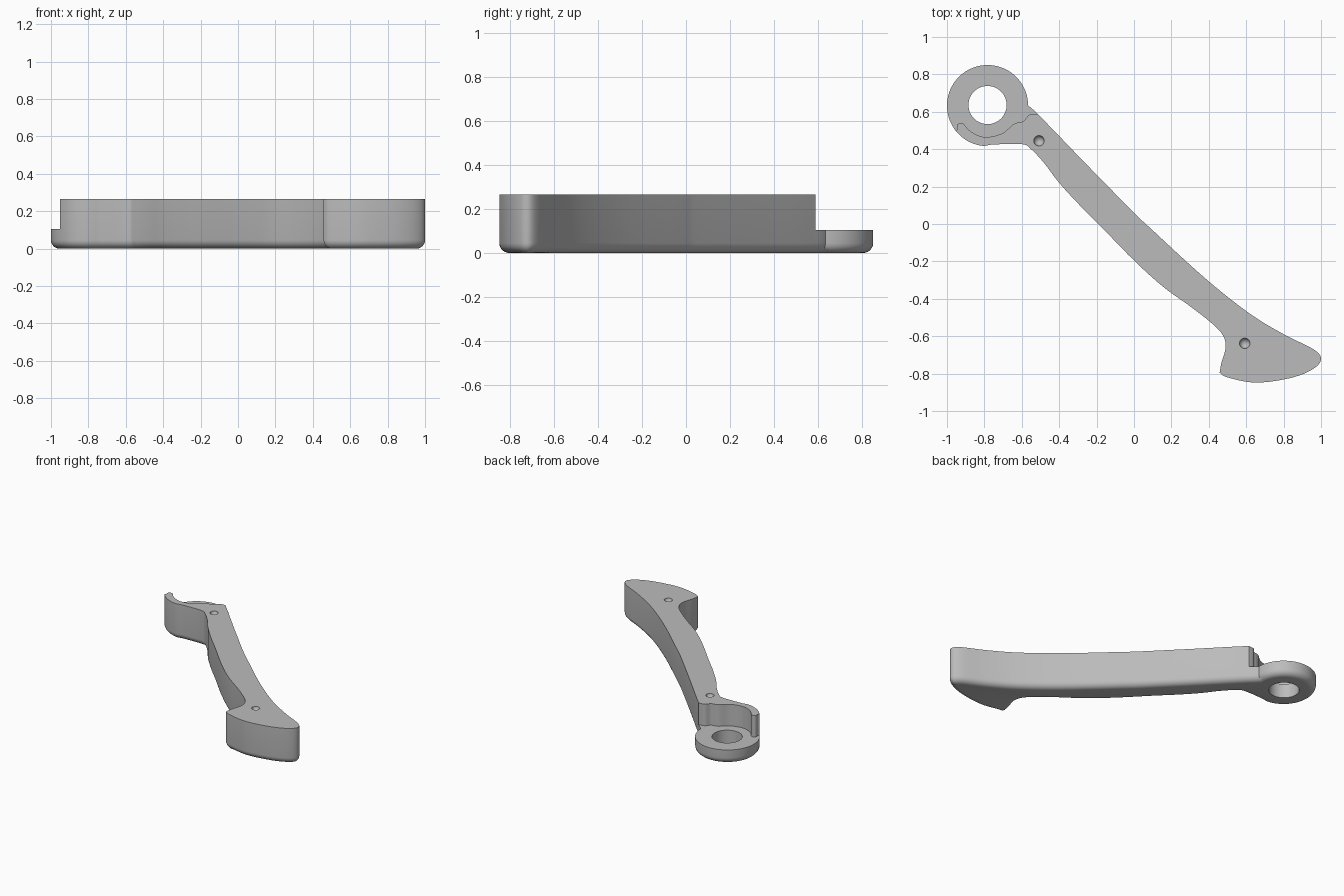
import bpy
import bmesh
from math import cos, sin, radians
from mathutils import Vector

old = bpy.data.objects.get("Cube")
if old:
    bpy.data.objects.remove(old)

HEIGHT, STEP, FILLET = 0.265, 0.105, 0.045
RING = Vector((-0.783, 0.633))
RING_RADIUS = 0.217

grey = bpy.data.materials.new("plain grey")
grey.use_nodes = True
colour = (0.5, 0.5, 0.5, 1)
grey.diffuse_color = colour
grey.node_tree.nodes["Principled BSDF"].inputs["Base Color"].default_value = colour


def spline(points, steps=5):
    """Open smooth path through the points; a repeated point makes a corner."""
    p = [Vector(q) for q in points]
    p = [p[0]] + p + [p[-1]]
    path = []
    for a, b, c, d in zip(p, p[1:], p[2:], p[3:]):
        if (c - b).length < 1e-6:
            continue
        for i in range(steps):
            t = i / steps
            path.append(0.5 * (2 * b + (c - a) * t + (2 * a - 5 * b + 4 * c - d) * t * t
                               + (3 * b - a - 3 * c + d) * t ** 3))
    return path + [p[-1]]


def prism(name, outline, z0, z1, fillet=0):
    """Extrude an outline upward, optionally rounding its bottom rim."""
    bm = bmesh.new()
    base = bm.faces.new([bm.verts.new((p.x, p.y, z0)) for p in outline])
    rise = bmesh.ops.extrude_face_region(bm, geom=[base], use_keep_orig=True)
    moved = [g for g in rise["geom"] if isinstance(g, bmesh.types.BMVert)]
    bmesh.ops.translate(bm, verts=moved, vec=(0, 0, z1 - z0))
    bmesh.ops.recalc_face_normals(bm, faces=bm.faces)
    if fillet:
        rim = [e for e in bm.edges if all(v.co.z < z0 + 1e-5 for v in e.verts)]
        bmesh.ops.bevel(bm, geom=rim, offset=fillet, segments=6, profile=0.5,
                        affect='EDGES', clamp_overlap=False)
    mesh = bpy.data.meshes.new(name)
    bm.to_mesh(mesh)
    bm.free()
    obj = bpy.data.objects.new(name, mesh)
    bpy.context.collection.objects.link(obj)
    mesh.materials.append(grey)
    return obj


def cut(target, cutter):
    mod = target.modifiers.new("cut", 'BOOLEAN')
    mod.operation, mod.solver, mod.object = 'DIFFERENCE', 'EXACT', cutter
    bpy.context.view_layer.objects.active = target
    bpy.ops.object.modifier_apply(modifier=mod.name)
    bpy.data.objects.remove(cutter)


# Lever outline: ring arc, lower edge, foot, upper edge
arc = [RING + RING_RADIUS * Vector((cos(radians(a)), sin(radians(a))))
       for a in range(0, 266, 5)]
edge = spline([
    (-0.76, 0.425), (-0.60, 0.427), (-0.55, 0.40), (-0.48, 0.325), (-0.40, 0.22),
    (-0.29, 0.10), (-0.18, -0.01), (0.0, -0.195), (0.155, -0.335), (0.30, -0.44),
    (0.415, -0.53), (0.475, -0.595), (0.49, -0.66), (0.468, -0.74), (0.458, -0.795),
    (0.458, -0.795), (0.50, -0.82), (0.65, -0.848), (0.83, -0.825), (0.95, -0.78),
    (1.0, -0.725), (0.96, -0.67), (0.805, -0.592), (0.62, -0.48), (0.38, -0.29),
    (0.085, -0.02), (0.0, 0.06), (-0.265, 0.33), (-0.45, 0.522), (-0.56, 0.632)])
lever = prism("lever", arc + edge[:-1], 0, HEIGHT, FILLET)

# Lowered ring: remove everything above the step behind the scalloped wall
wall = spline([
    (-0.97, 0.495), (-0.947, 0.502), (-0.943, 0.533), (-0.915, 0.538), (-0.88, 0.50),
    (-0.825, 0.47), (-0.77, 0.466), (-0.70, 0.487), (-0.65, 0.53), (-0.62, 0.543),
    (-0.59, 0.55), (-0.565, 0.58), (-0.54, 0.587), (-0.50, 0.587)])
surround = [Vector(p) for p in ((-0.5, 1), (-1.2, 1), (-1.2, 0.495))]
cut(lever, prism("step_cutter", wall + surround, STEP, 0.5))

# Pivot hole through the ring
bpy.ops.mesh.primitive_cylinder_add(vertices=64, radius=0.102, depth=1,
                                    location=(RING.x, RING.y + 0.003, 0))
cut(lever, bpy.context.object)

# Round dimples in the top face
for x, y in ((-0.508, 0.445), (0.592, -0.638)):
    bpy.ops.mesh.primitive_uv_sphere_add(segments=24, ring_count=12, radius=0.028,
                                         location=(x, y, HEIGHT))
    cut(lever, bpy.context.object)

# Drop any material slots brought in by the cutters
lever.data.materials.clear()
lever.data.materials.append(grey)
lever.data.polygons.foreach_set("material_index", [0] * len(lever.data.polygons))

bpy.ops.object.select_all(action='DESELECT')
lever.select_set(True)
bpy.context.view_layer.objects.active = lever
bpy.ops.object.shade_smooth_by_angle(angle=radians(35))
